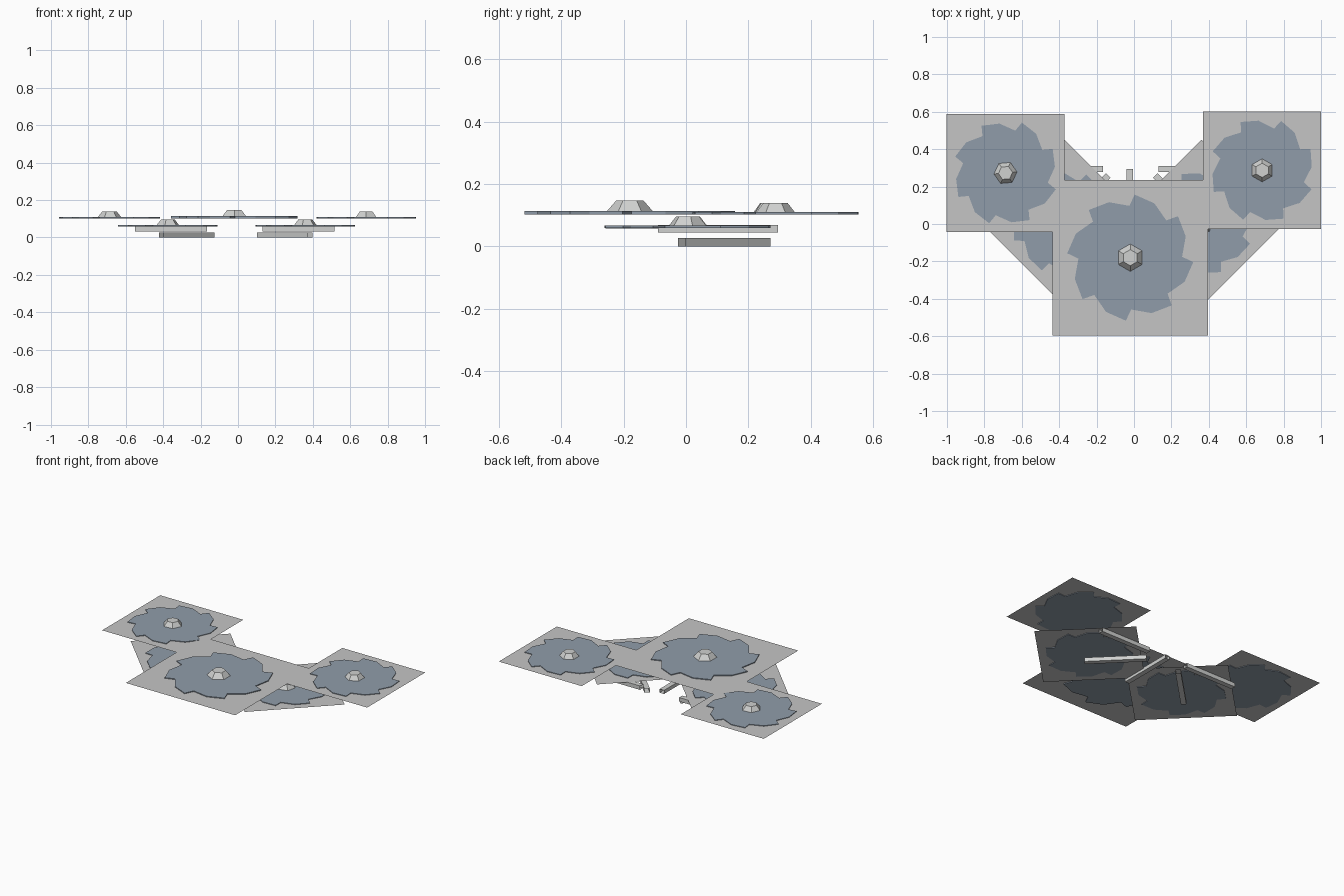
import bpy, math
from math import sin, cos, radians

if "Cube" in bpy.data.objects:
    bpy.data.objects.remove(bpy.data.objects["Cube"])


def material(name, rgb):
    m = bpy.data.materials.new(name)
    m.diffuse_color = (*rgb, 1)
    m.use_nodes = True
    m.node_tree.nodes["Principled BSDF"].inputs["Base Color"].default_value = m.diffuse_color
    return m


GREY = material("backing grey", (0.56, 0.56, 0.56))
STEEL = material("blade steel blue", (0.28, 0.335, 0.40))
LIGHT = material("light metal", (0.63, 0.64, 0.63))


def make(name, verts, faces, mat, loc, turn=0):
    me = bpy.data.meshes.new(name)
    me.from_pydata(verts, [], faces)
    me.materials.append(mat)
    ob = bpy.data.objects.new(name, me)
    ob.location = loc
    ob.rotation_euler.z = radians(turn)
    bpy.context.collection.objects.link(ob)
    return ob


def loft(name, low, high, mat, loc, turn=0, caps=True):
    """Solid (or open tube) between two matching rings of points."""
    n = len(low)
    faces = [(i, (i + 1) % n, n + (i + 1) % n, n + i) for i in range(n)]
    if caps:
        faces += [tuple(reversed(range(n))), tuple(range(n, 2 * n))]
    return make(name, low + high, faces, mat, loc, turn)


def ring(radius, z, sides=6):
    return [(radius * cos(2 * math.pi * i / sides),
             radius * sin(2 * math.pi * i / sides), z) for i in range(sides)]


def blade_outline(radius, z):
    """Eight hooked teeth: valley, rounded back, tip."""
    pts = []
    for k in range(8):
        for deg, f in ((-40, 0.82), (-20, 0.94), (0, 1.0)):
            a = radians(45 * k + deg)
            pts.append((radius * f * cos(a), radius * f * sin(a), z))
    return pts


def saw(name, x, y, z, side, plate_turn, radius, phase, thick, hub_r, hub_top, hub_h, hub_turn):
    h = side / 2
    # thin square backing sheet
    make(name + "_backing", [(-h, -h, 0), (h, -h, 0), (h, h, 0), (-h, h, 0)],
         [(0, 1, 2, 3)], GREY, (x, y, z), plate_turn)
    # toothed disc, straddling the sheet
    loft(name + "_blade", blade_outline(radius, -thick / 2),
         blade_outline(radius, thick / 2), STEEL, (x, y, z), phase)
    # hexagonal hub
    loft(name + "_hub", ring(hub_r, 0), ring(hub_top, hub_h), LIGHT, (x, y, z), hub_turn)


small = dict(side=0.63, radius=0.283, thick=0.008, hub_r=0.065, hub_top=0.038, hub_h=0.034)
saw("front_saw", -0.02, -0.18, 0.108, 0.83, 0, 0.338, -4, 0.011, 0.078, 0.043, 0.04, 30)
saw("upper_left_saw", -0.687, 0.273, 0.106, plate_turn=0, phase=27, hub_turn=5, **small)
saw("upper_right_saw", 0.685, 0.287, 0.106, plate_turn=0, phase=24, hub_turn=30, **small)
saw("lower_left_saw", -0.375, 0.008, 0.062, plate_turn=45, phase=20, hub_turn=15, **small)
saw("lower_right_saw", 0.36, 0.005, 0.0625, plate_turn=45, phase=22, hub_turn=15, **small)


def arm(name, x, y, z0, turn, height=0.027, width=0.034, length=0.385):
    """Open-ended square tube."""
    w, l = width / 2, length / 2
    sec = [(-w, 0), (w, 0), (w, height), (-w, height)]
    loft(name, [(-l, a, b) for a, b in sec], [(l, a, b) for a, b in sec],
         LIGHT, (x, y, z0), turn, caps=False)


# arms fanning out below the saws
arm("front_arm", -0.022, 0.102, 0.044, 90, 0.025)
arm("left_arm", -0.358, 0.294, 0.033, 0)
arm("right_arm", 0.323, 0.294, 0.033, 0)
arm("left_diagonal_arm", -0.274, 0.123, 0, 45)
arm("right_diagonal_arm", 0.25, 0.123, 0, -45)
